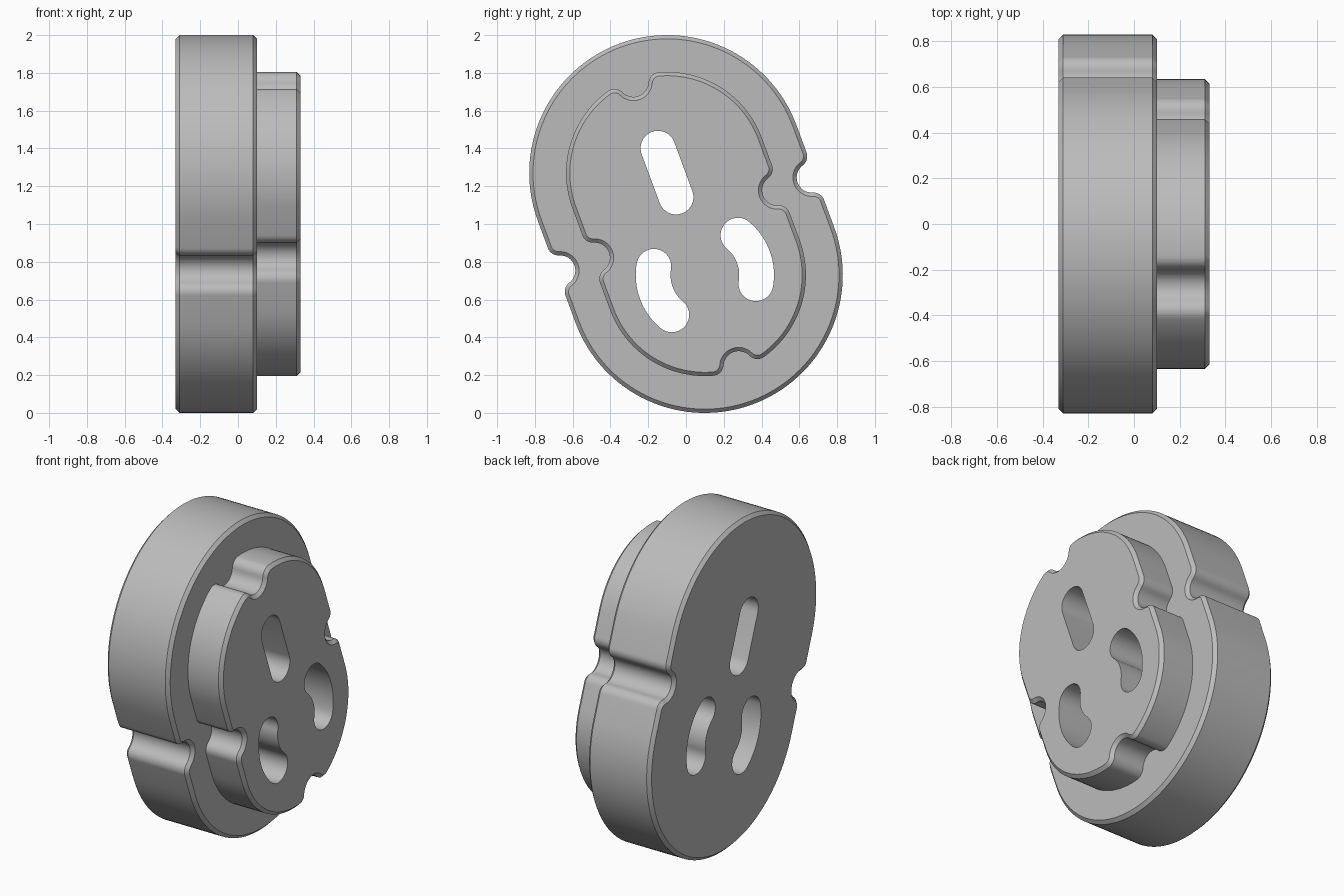
import bpy, bmesh
from math import sin, cos, pi, radians, sqrt, acos, atan2
from mathutils import Vector

cube = bpy.data.objects.get("Cube")
if cube:
    bpy.data.objects.remove(cube, do_unlink=True)

TILT = radians(20.3)      # lean of the long axis
H = 0.288                 # half distance between the two end arcs
NOTCH, FILLET, DEPTH = 0.08, 0.06, 0.02
CHAMFER = 0.02

grey = bpy.data.materials.new("plain_grey")
grey.use_nodes = True
grey.diffuse_color = (0.5, 0.5, 0.5, 1)
grey.node_tree.nodes["Principled BSDF"].inputs["Base Color"].default_value = (0.5, 0.5, 0.5, 1)


def arc(center, radius, a0, a1, n):
    return [center + radius * Vector((cos(a0 + (a1 - a0) * i / n), sin(a0 + (a1 - a0) * i / n)))
            for i in range(n + 1)]


def heading(a, b):
    return atan2(b.y - a.y, b.x - a.x)


def notch(f1, n1, mid, f2, n2, c):
    """Rounded lip, hollow, rounded lip; n1 and n2 are the outward angles at its ends."""
    e1, e2 = heading(f1, mid), heading(f2, mid)
    pts = arc(f1, FILLET - c, n1, n1 + (e1 - n1) % (2 * pi), 8)
    b0 = e1 + pi
    b1 = b0 - (b0 - (e2 + pi)) % (2 * pi)
    pts += arc(mid, NOTCH + c, b0, b1, 16)[1:-1]
    a0 = e2
    return pts + arc(f2, FILLET - c, a0, a0 + (n2 - a0) % (2 * pi), 8)


def outline(r, end_notches, c):
    """Closed counter-clockwise outline, pulled inwards by c."""
    top = Vector((0, H))
    reach = NOTCH + FILLET
    if end_notches:
        p, q = r - FILLET, r - DEPTH
        a = acos((p * p + q * q - reach * reach) / (2 * p * q))
        lo, hi = pi / 2 - a, pi / 2 + a
        f1 = top + p * Vector((cos(lo), sin(lo)))
        f2 = top + p * Vector((cos(hi), sin(hi)))
        half = arc(top, r - c, 0, lo, 24)[:-1]
        half += notch(f1, lo, top + Vector((0, q)), f2, hi, c)
        half += arc(top, r - c, hi, pi, 24)[1:]
    else:
        half = arc(top, r - c, 0, pi, 64)
    # notch in the middle of the straight side
    k = sqrt(reach ** 2 - (FILLET - DEPTH) ** 2)
    half += notch(Vector((FILLET - r, k)), pi, Vector((DEPTH - r, 0)),
                  Vector((FILLET - r, -k)), pi, c)
    return half + [-p for p in half]


def loft(name, sections):
    """Solid through a series of (x, outline) sections, capped at both ends."""
    bm = bmesh.new()
    rings = [[bm.verts.new((x, p.x * cos(TILT) - p.y * sin(TILT),
                            1 + p.x * sin(TILT) + p.y * cos(TILT))) for p in pts]
             for x, pts in sections]
    for a, b in zip(rings, rings[1:]):
        for i in range(len(a)):
            j = (i + 1) % len(a)
            bm.faces.new((a[i], a[j], b[j], b[i]))
    bm.faces.new(rings[0][::-1])
    bm.faces.new(rings[-1])
    bmesh.ops.recalc_face_normals(bm, faces=bm.faces)
    mesh = bpy.data.meshes.new(name)
    bm.to_mesh(mesh)
    bm.free()
    mesh.materials.append(grey)
    obj = bpy.data.objects.new(name, mesh)
    bpy.context.collection.objects.link(obj)
    return obj


# Slot outlines: one straight, two curved about the lower end arc
W = 0.092
straight = (arc(Vector((0, 0.428)), W, 0, pi, 20) + arc(Vector((0, 0.152)), W, pi, 2 * pi, 20))
pivot, sweep, bend = Vector((0, -H)), radians(30), 0.274
tips = [pivot + bend * Vector((cos(s * sweep), sin(s * sweep))) for s in (-1, 1)]
curved = (arc(pivot, bend + W, -sweep, sweep, 20)
          + arc(tips[1], W, sweep, sweep + pi, 20)[1:]
          + arc(pivot, bend - W, sweep, -sweep, 20)[1:]
          + arc(tips[0], W, pi - sweep, 2 * pi - sweep, 20)[1:-1])
mirrored = [Vector((-p.x, p.y)) for p in curved][::-1]
cutters = [loft("slot_cutter", [(-0.6, s), (0.6, s)]) for s in (straight, curved, mirrored)]
for cutter in cutters:
    cutter.hide_render = True

# Large base plate, chamfered on both rims, and smaller raised plate with four notches
base_full, base_in = outline(0.73, False, 0), outline(0.73, False, CHAMFER)
boss_full, boss_in = outline(0.535, True, 0), outline(0.535, True, CHAMFER)
base = loft("base_plate", [(-0.33, base_in), (-0.33 + CHAMFER, base_full),
                           (0.1 - CHAMFER, base_full), (0.1, base_in)])
boss = loft("raised_plate", [(0.1, boss_full), (0.33 - CHAMFER, boss_full), (0.33, boss_in)])

# Cut the slots right through both plates
for plate in (base, boss):
    bpy.ops.object.select_all(action='DESELECT')
    plate.select_set(True)
    bpy.context.view_layer.objects.active = plate
    for cutter in cutters:
        mod = plate.modifiers.new("slot", 'BOOLEAN')
        mod.operation = 'DIFFERENCE'
        mod.solver = 'EXACT'
        mod.object = cutter
        bpy.ops.object.modifier_apply(modifier=mod.name)
    bpy.ops.object.shade_smooth_by_angle(angle=radians(30))

for cutter in cutters:
    bpy.data.objects.remove(cutter, do_unlink=True)
